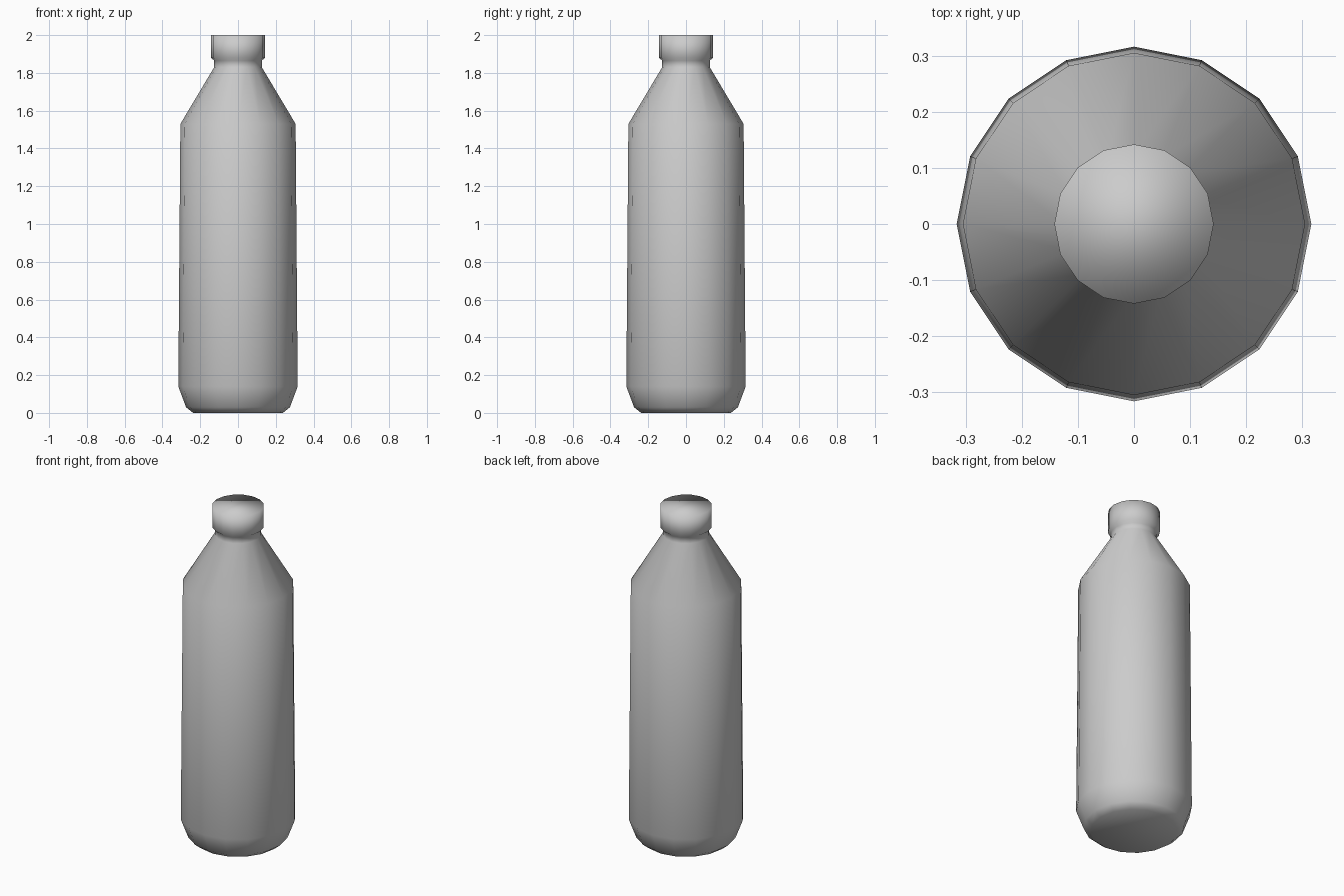
import bpy
import bmesh
import math

cube = bpy.data.objects.get("Cube")
if cube:
    bpy.data.objects.remove(cube, do_unlink=True)

# Single grey finish
grey = bpy.data.materials.new("plain grey")
grey.use_nodes = True
colour = (0.6, 0.6, 0.6, 1)
grey.diffuse_color = colour
grey.node_tree.nodes["Principled BSDF"].inputs["Base Color"].default_value = colour

SIDES = 16


def lathe(name, profile):
    """Revolve (radius, height) points around z and close both ends."""
    bm = bmesh.new()
    rings = []
    for radius, height in profile:
        ring = []
        for i in range(SIDES):
            a = math.tau * i / SIDES
            ring.append(bm.verts.new((radius * math.cos(a), radius * math.sin(a), height)))
        rings.append(ring)
    for low, high in zip(rings, rings[1:]):
        for i in range(SIDES):
            j = (i + 1) % SIDES
            bm.faces.new((low[i], low[j], high[j], high[i]))
    bm.faces.new(reversed(rings[0]))
    bm.faces.new(rings[-1])
    for face in bm.faces:
        face.smooth = True
    mesh = bpy.data.meshes.new(name)
    bm.to_mesh(mesh)
    bm.free()
    mesh.materials.append(grey)
    obj = bpy.data.objects.new(name, mesh)
    bpy.context.collection.objects.link(obj)
    return obj


# Rounded base, tapering wall, sloped shoulder, neck and cap in one skin
lathe("bottle", [
    (0.238, 0.0), (0.275, 0.03), (0.316, 0.14),
    (0.305, 1.53),
    (0.126, 1.83), (0.126, 1.865),
    (0.142, 1.88), (0.142, 2.0),
])
